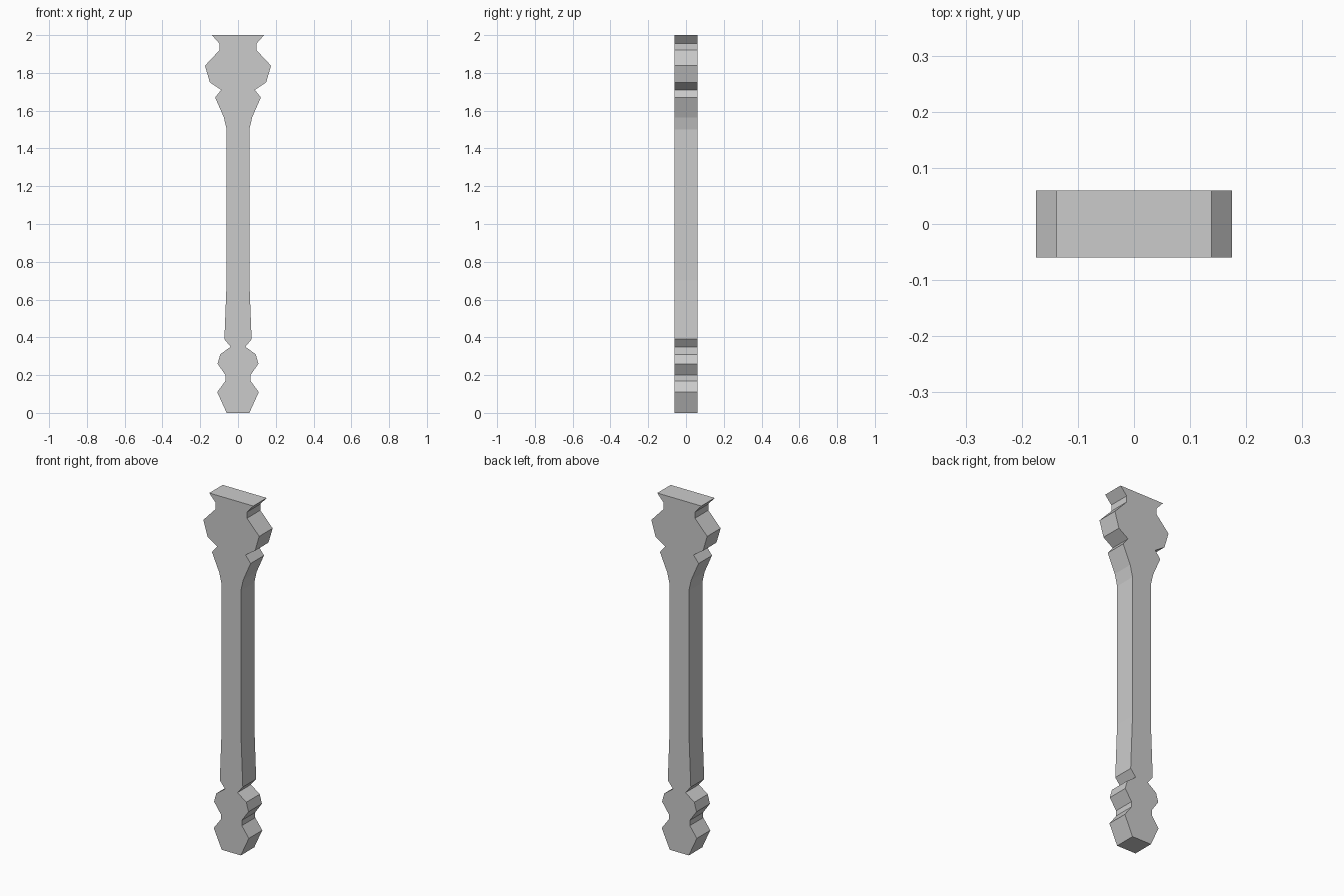
import bpy
import bmesh

if "Cube" in bpy.data.objects:
    bpy.data.objects.remove(bpy.data.objects["Cube"])

HALF_DEPTH = 0.06

# Baluster outline: (half width, height) from foot to top
PROFILE = [
    (0.060, 0.0), (0.110, 0.11), (0.066, 0.17), (0.066, 0.20),
    (0.108, 0.26), (0.094, 0.31), (0.039, 0.35), (0.072, 0.39),
    (0.060, 0.70), (0.060, 1.50), (0.075, 1.565), (0.121, 1.67),
    (0.089, 1.71), (0.149, 1.75), (0.175, 1.838), (0.098, 1.92),
    (0.098, 1.955), (0.138, 2.0),
]


def flat_cut_board(name, profile, half_depth):
    """Mirror a half outline across x = 0 and extrude it along y."""
    outline = profile + [(-x, z) for x, z in reversed(profile)]
    bm = bmesh.new()
    front = bm.faces.new([bm.verts.new((x, -half_depth, z)) for x, z in outline])
    result = bmesh.ops.extrude_face_region(bm, geom=[front], use_keep_orig=True)
    moved = [g for g in result["geom"] if isinstance(g, bmesh.types.BMVert)]
    bmesh.ops.translate(bm, verts=moved, vec=(0, 2 * half_depth, 0))
    bmesh.ops.recalc_face_normals(bm, faces=bm.faces)
    mesh = bpy.data.meshes.new(name)
    bm.to_mesh(mesh)
    bm.free()
    obj = bpy.data.objects.new(name, mesh)
    bpy.context.collection.objects.link(obj)
    return obj


# Flat sawn baluster
flat_cut_board("flat_baluster", PROFILE, HALF_DEPTH)
